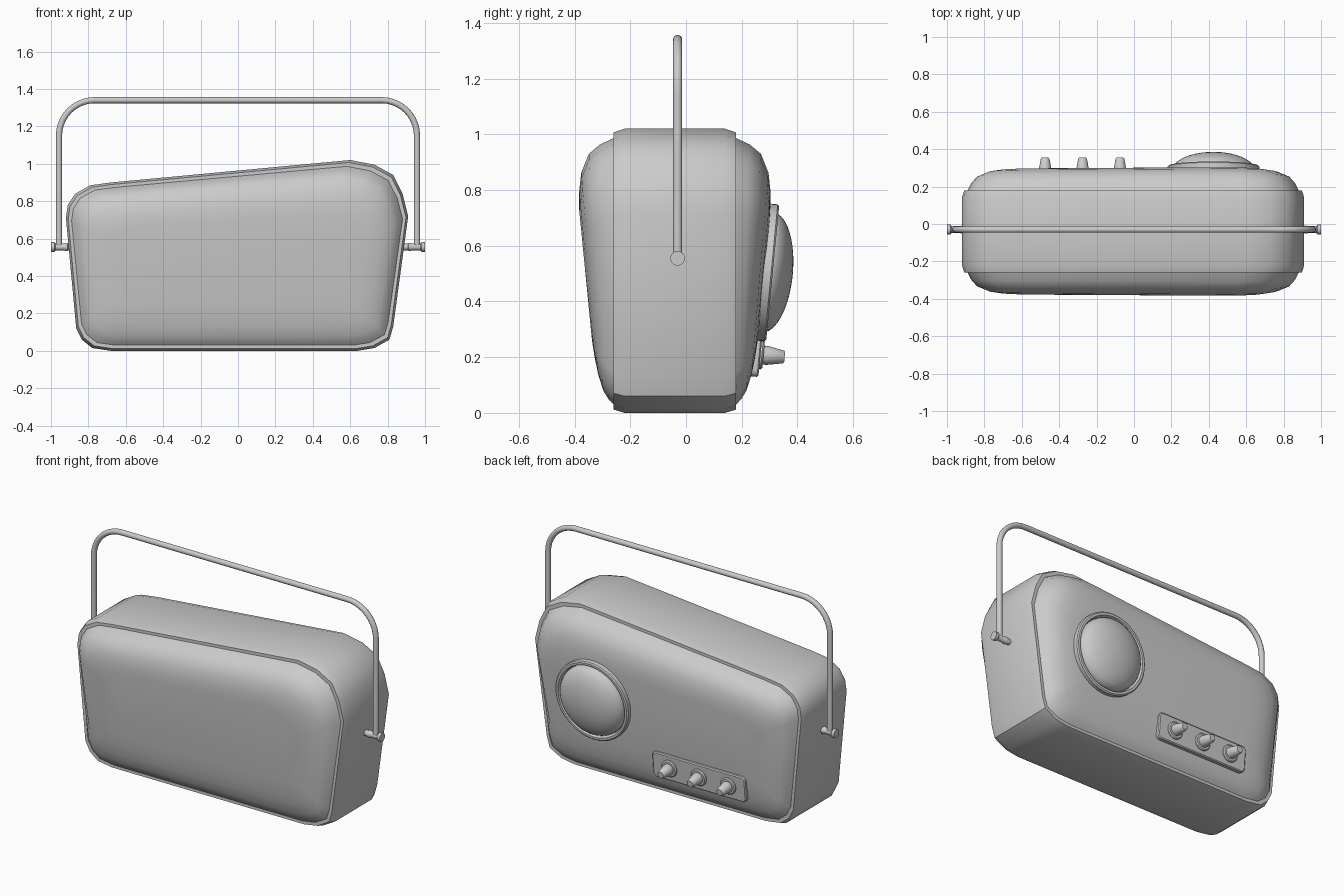
import bpy, bmesh, math
from mathutils import Matrix, Vector

cube = bpy.data.objects.get("Cube")
if cube:
    bpy.data.objects.remove(cube, do_unlink=True)

grey = bpy.data.materials.new("light grey")
grey.use_nodes = True
grey.diffuse_color = (0.6, 0.6, 0.6, 1)
grey.node_tree.nodes["Principled BSDF"].inputs["Base Color"].default_value = (0.6, 0.6, 0.6, 1)


def finish(name, bm, matrix=Matrix(), angle=35):
    bmesh.ops.recalc_face_normals(bm, faces=bm.faces)
    mesh = bpy.data.meshes.new(name)
    bm.to_mesh(mesh)
    bm.free()
    mesh.materials.append(grey)
    ob = bpy.data.objects.new(name, mesh)
    bpy.context.collection.objects.link(ob)
    ob.matrix_world = matrix
    bpy.ops.object.select_all(action='DESELECT')
    ob.select_set(True)
    bpy.context.view_layer.objects.active = ob
    bpy.ops.object.shade_smooth_by_angle(angle=math.radians(angle))
    return ob


def loft(rings):
    """Skin closed rings of equal length and cap both ends."""
    bm = bmesh.new()
    rows = [[bm.verts.new(p) for p in ring] for ring in rings]
    for a, b in zip(rows, rows[1:]):
        for i in range(len(a)):
            j = (i + 1) % len(a)
            bm.faces.new((a[i], a[j], b[j], b[i]))
    bm.faces.new(rows[0])
    bm.faces.new(rows[-1])
    return bm


def lathe(name, profile, matrix, sides=32):
    """Turn (radius, height) pairs about local z."""
    rings = [[(r * math.cos(math.tau * i / sides), r * math.sin(math.tau * i / sides), h)
              for i in range(sides)] for r, h in profile]
    return finish(name, loft(rings), matrix)


# Cabinet: outline lofted through the shell, seam grooves and bulging panels
outline = [(-0.92, 0.71), (-0.91, 0.78), (-0.87, 0.84), (-0.79, 0.885), (-0.68, 0.9),
           (0.6, 1.02), (0.73, 0.995), (0.83, 0.94), (0.88, 0.84), (0.91, 0.72),
           (0.83, 0.13), (0.81, 0.06), (0.73, 0.015), (0.64, 0.0),
           (-0.68, 0.0), (-0.78, 0.015), (-0.835, 0.06), (-0.865, 0.12)]
bulge = [(0.03, 0), (0.05, 0.33), (0.08, 0.62), (0.14, 0.85), (0.2, 0.95), (0.26, 1)]


def ring(inset, edge, side=0, depth=0):
    pts = []
    for x, z in outline:
        x *= 1 - inset / 0.91
        z = 0.48 + (z - 0.48) * (1 - inset / 0.48)
        pts.append((x, edge + side * depth * (0.052 + 0.098 * z), z))
    return pts


front = [ring(d, -0.26, -1, f) for d, f in reversed(bulge)]
shell = [ring(d, y) for d, y in ((0.012, -0.26), (0, -0.22), (0, 0.14), (0.012, 0.18))]
back = [ring(d, 0.18, 1, f) for d, f in bulge]
finish("cabinet", loft(front + shell + back))


# Frame lying on the sloping back panel, local z pointing outwards
def on_back(x, z):
    return Matrix.Translation((x, 0.232 + 0.098 * z, z)) @ Matrix.Rotation(math.radians(-95.5), 4, 'X')


# Speaker: raised rim and domed cover
speaker = on_back(0.425, 0.505)
lathe("speaker_rim", [(0.247, -0.02), (0.247, 0.024), (0.24, 0.03), (0.226, 0.03),
                      (0.218, 0.012), (0.218, -0.02)], speaker, 48)
dome = [(0.216, 0.005)] + [(0.216 * math.cos(a), 0.012 + 0.09 * math.sin(a))
                           for a in [math.pi / 2 * i / 10 for i in range(10)]] + [(0.006, 0.102)]
lathe("speaker_dome", dome, speaker, 48)

# Control plate with rounded corners
plate = []
for cx, cy, start in ((0.29, 0.055, 0), (-0.29, 0.055, 90), (-0.29, -0.055, 180), (0.29, -0.055, 270)):
    for k in range(5):
        a = math.radians(start + k * 22.5)
        plate.append((cx, cy, math.cos(a), math.sin(a)))
finish("control_plate", loft([[(cx + r * c, cy + r * s, h) for cx, cy, c, s in plate]
                              for r, h in ((0.025, -0.02), (0.025, 0.01), (0.019, 0.015))]),
       on_back(-0.275, 0.21))

# Knobs with collars
for n, x in enumerate((-0.475, -0.275, -0.075)):
    lathe(f"knob_{n + 1}", [(0.052, 0), (0.052, 0.02), (0.046, 0.026), (0.034, 0.026),
                            (0.034, 0.04), (0.023, 0.098), (0.019, 0.102)],
          on_back(x, 0.21), 24)

# Handle: bent tube swept from pin to pin
path = [(-0.957, 0.555)]
for cx, start in ((-0.767, 180), (0.767, 90)):
    for k in range(11):
        a = math.radians(start - 9 * k)
        path.append((cx + 0.19 * math.cos(a), 1.15 + 0.19 * math.sin(a)))
path.append((0.957, 0.555))
tube = []
for i, p in enumerate(path):
    t = (Vector(path[min(i + 1, len(path) - 1)]) - Vector(path[max(i - 1, 0)])).normalized()
    loop = []
    for k in range(16):
        a = math.tau * k / 16
        u, v = 0.0165 * math.cos(a), 0.0165 * math.sin(a)
        loop.append((p[0] - t.y * u, -0.03 + v, p[1] + t.x * u))
    tube.append(loop)
finish("handle", loft(tube))

# Pivot pins on both sides
for name, s in (("left_pin", 1), ("right_pin", -1)):
    turn = Matrix.Rotation(s * math.pi / 2, 4, 'Y')
    lathe(name, [(0.018, 0.86), (0.018, 0.91), (0.022, 0.912), (0.022, 0.92), (0.018, 0.93),
                 (0.018, 0.975), (0.026, 0.982), (0.026, 1.0)],
          Matrix.Translation((0, -0.03, 0.555)) @ turn, 24)
